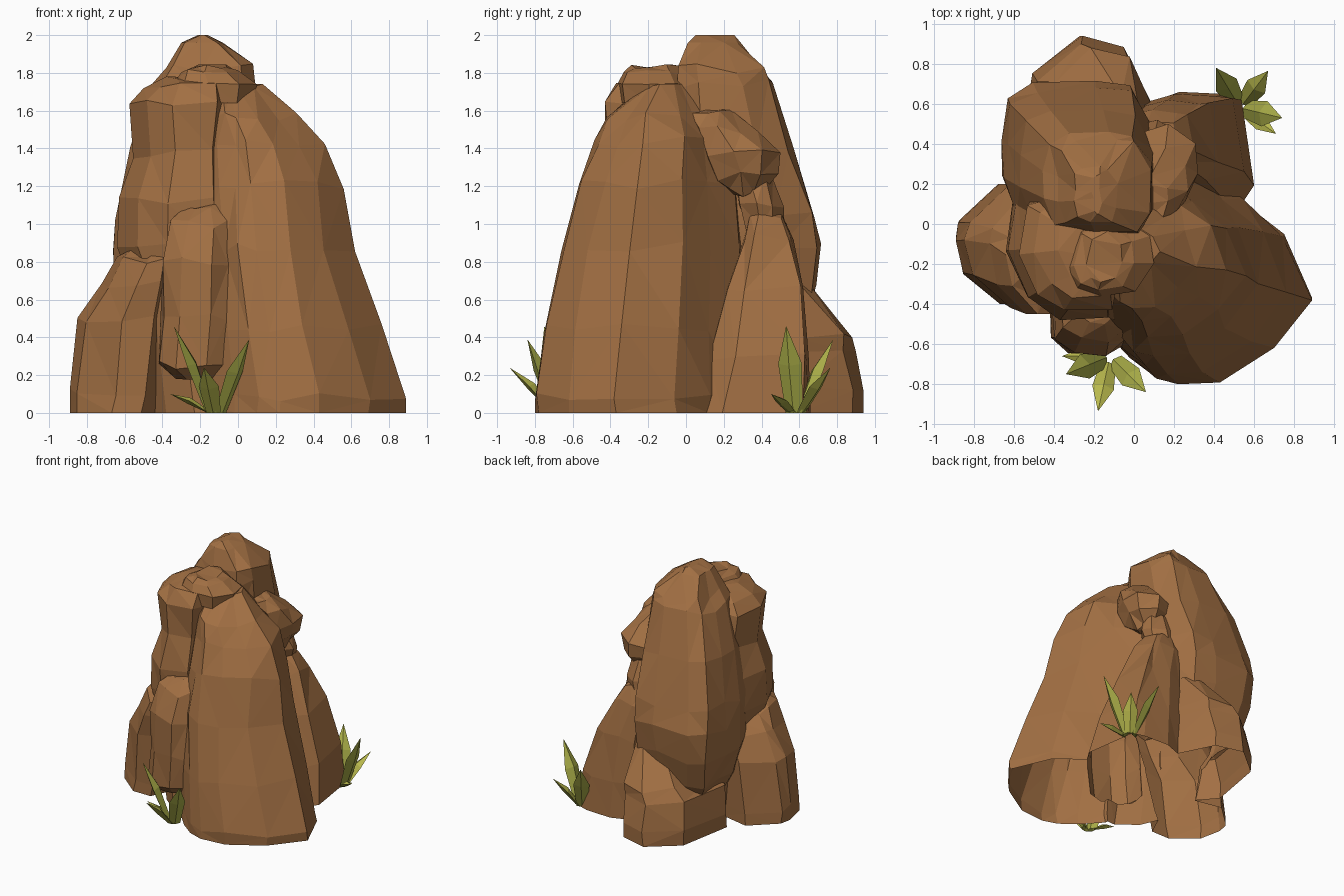
import bpy, bmesh, math, random
from mathutils import Vector

random.seed(4)


def material(name, rgb):
    m = bpy.data.materials.new(name)
    m.diffuse_color = (*rgb, 1)
    return m


BROWN = material("rock brown", (0.36, 0.16, 0.056))
GREEN = material("leaf green", (0.42, 0.44, 0.068))
YELLOW = material("leaf yellow green", (0.49, 0.49, 0.075))
ROCKS = []

# irregular octagon used for the smaller boulders
OCT = [(0.0, 0.35), (0.12, 0.1), (0.4, 0.0), (0.8, 0.06),
       (1.0, 0.4), (0.95, 0.75), (0.6, 1.0), (0.15, 0.85)]


def finish(bm, name, mat):
    bmesh.ops.recalc_face_normals(bm, faces=bm.faces)
    me = bpy.data.meshes.new(name)
    bm.to_mesh(me)
    bm.free()
    me.materials.append(mat)
    ob = bpy.data.objects.new(name, me)
    bpy.context.collection.objects.link(ob)
    return ob


def rock(name, outline, levels, jitter=0.014):
    """Loft an outline, fitted to (z, x0, x1, y0, y1) at each level."""
    xs, ys = [p[0] for p in outline], [p[1] for p in outline]
    lx, ly = min(xs), min(ys)
    wx, wy = max(xs) - lx, max(ys) - ly
    if levels[0][0] == 0:   # root below the ground, trimmed later
        levels = [(-0.1, *levels[0][1:])] + levels
    bm = bmesh.new()
    rings = []
    for z, x0, x1, y0, y1 in levels:
        ring = []
        for px, py in outline:
            u, v = (px - lx) / wx, (py - ly) / wy
            j = [random.uniform(-jitter, jitter) if z > 0.01 else 0 for _ in range(3)]
            # keep the silhouette points where they were measured
            jx = 0 if u in (0, 1) else j[0]
            jy = 0 if v in (0, 1) else j[1]
            zz = z + (j[2] * 2 if 0.01 < z < 1.9 else 0)
            ring.append(bm.verts.new((x0 + u * (x1 - x0) + jx,
                                      y0 + v * (y1 - y0) + jy, zz)))
        rings.append(ring)
    n = len(outline)
    for a, b in zip(rings, rings[1:]):
        for i in range(n):
            k = (i + 1) % n
            bm.faces.new((a[i], a[k], b[k], b[i]))
    bm.faces.new(rings[0])
    bm.faces.new(rings[-1])
    bmesh.ops.triangulate(bm, faces=bm.faces)
    ROCKS.append(finish(bm, name, BROWN))


# large front right rock
rock("main_rock",
     [(0.89, -0.37), (0.75, -0.05), (0.53, 0.12), (0.3, 0.3), (0.0, 0.35), (-0.17, 0.0),
      (-0.16, -0.52), (-0.02, -0.67), (0.1, -0.76), (0.22, -0.8), (0.43, -0.78), (0.69, -0.62)],
     [(0, -0.17, 0.89, -0.8, 0.35), (0.08, -0.17, 0.89, -0.8, 0.35),
      (0.45, -0.18, 0.76, -0.75, 0.34), (0.88, -0.2, 0.62, -0.66, 0.31),
      (1.21, -0.2, 0.56, -0.565, 0.28), (1.44, -0.19, 0.46, -0.485, 0.23),
      (1.57, -0.18, 0.31, -0.42, 0.16), (1.72, -0.15, 0.13, -0.25, 0.04)])

# tall back spire, swelling at mid height
rock("tall_spire",
     [(-0.66, 0.22), (-0.65, 0.42), (-0.62, 0.64), (-0.5, 0.70), (-0.2, 0.72), (-0.03, 0.69),
      (0.08, 0.47), (0.09, 0.12), (0.0, -0.04), (-0.34, -0.04), (-0.6, 0.03)],
     [(0.1, -0.4, 0.05, 0.1, 0.45), (0.4, -0.58, 0.07, 0, 0.62),
      (0.65, -0.65, 0.08, 0, 0.69), (0.87, -0.66, 0.09, 0, 0.715),
      (1.05, -0.65, 0.1, 0, 0.68), (1.4, -0.57, 0.1, -0.03, 0.57),
      (1.74, -0.45, 0.09, -0.05, 0.46), (1.82, -0.38, 0.08, -0.04, 0.42),
      (1.96, -0.3, -0.09, 0.01, 0.29), (2.0, -0.2, -0.16, 0.05, 0.25)])

# column behind the front left parts
rock("left_column",
     [(0.0, 0.5), (0.2, 0.15), (0.45, 0.0), (0.9, 0.02), (1.0, 0.4),
      (0.9, 0.9), (0.5, 1.0), (0.08, 0.9)],
     [(0, -0.5, 0.1, -0.5, 0.3), (0.7, -0.58, 0.0, -0.48, 0.25),
      (0.87, -0.64, -0.05, -0.46, 0.2), (1.12, -0.63, -0.06, -0.48, 0.2),
      (1.37, -0.555, -0.08, -0.43, 0.18), (1.64, -0.575, -0.06, -0.43, 0.15),
      (1.72, -0.5, -0.08, -0.37, 0.1), (1.79, -0.38, -0.12, -0.3, 0.02)])

# low left boulder
rock("left_boulder",
     [(-0.89, -0.07), (-0.85, -0.25), (-0.65, -0.4), (-0.48, -0.4),
      (-0.38, -0.2), (-0.4, 0.15), (-0.66, 0.2), (-0.87, 0.02)],
     [(0, -0.89, -0.42, -0.4, 0.2), (0.1, -0.89, -0.4, -0.4, 0.2),
      (0.49, -0.85, -0.36, -0.42, 0.2), (0.68, -0.72, -0.33, -0.45, 0.17),
      (0.8, -0.64, -0.33, -0.45, 0.08), (0.85, -0.56, -0.4, -0.36, 0.0)])

# narrow front rock hanging above the ground
rock("front_slab",
     [(0.0, 0.6), (0.02, 0.2), (0.3, 0.04), (0.75, 0.0), (1.0, 0.15), (1.0, 0.7),
      (0.7, 1.0), (0.2, 1.0)],
     [(0.19, -0.34, -0.12, -0.58, -0.3), (0.25, -0.42, -0.08, -0.65, -0.28),
      (0.5, -0.41, -0.06, -0.66, -0.25), (0.8, -0.39, -0.05, -0.66, -0.22),
      (1.0, -0.36, -0.05, -0.59, -0.2), (1.1, -0.28, -0.1, -0.5, -0.2)])

# back right rock
rock("back_right_rock",
     [(0.05, 0.4), (0.08, 0.6), (0.24, 0.66), (0.45, 0.65), (0.54, 0.62),
      (0.6, 0.2), (0.5, 0.05), (0.1, 0.05)],
     [(0, 0.03, 0.6, 0.04, 0.66), (0.3, 0.03, 0.55, 0.12, 0.65),
      (0.65, 0.03, 0.42, 0.22, 0.62), (0.93, 0.0, 0.3, 0.31, 0.57),
      (1.04, 0.0, 0.21, 0.34, 0.51)])

# low back rock, highest at its right side
rock("low_back_rock",
     [(-0.58, 0.3), (-0.5, 0.75), (-0.27, 0.94), (-0.05, 0.88),
      (0.09, 0.6), (0.0, 0.2), (-0.45, 0.15)],
     [(0, -0.58, 0.09, 0.15, 0.94), (0.12, -0.58, 0.09, 0.15, 0.94),
      (0.33, -0.55, 0.09, 0.15, 0.9), (0.41, -0.46, 0.09, 0.18, 0.88),
      (0.68, -0.18, 0.06, 0.3, 0.64)])

# small boulders wedged near the top
rock("top_cap", OCT,
     [(1.64, -0.34, 0.08, -0.35, 0.04), (1.74, -0.34, 0.1, -0.36, 0.04),
      (1.81, -0.3, 0.0, -0.33, 0.0), (1.835, -0.24, -0.06, -0.29, -0.04)],
     0.006)
rock("overhang_boulder", OCT,
     [(1.17, 0.05, 0.22, 0.22, 0.4), (1.25, 0.0, 0.29, 0.14, 0.49),
      (1.37, -0.02, 0.32, 0.1, 0.5), (1.5, -0.02, 0.27, 0.04, 0.38),
      (1.61, -0.02, 0.17, 0.02, 0.24)])
rock("wedge_boulder", OCT,
     [(0.98, -0.05, 0.2, 0.32, 0.52), (1.1, -0.08, 0.24, 0.28, 0.52),
      (1.24, -0.05, 0.19, 0.24, 0.46)])

# weld all rocks into one shell
base_rock = ROCKS[0]
for other in ROCKS[1:]:
    mod = base_rock.modifiers.new("weld", "BOOLEAN")
    mod.operation, mod.solver, mod.object = "UNION", "EXACT", other
bpy.context.view_layer.update()
evaluated = base_rock.evaluated_get(bpy.context.evaluated_depsgraph_get())
bm = bmesh.new()
bm.from_mesh(evaluated.to_mesh())
for ob in ROCKS:
    bpy.data.objects.remove(ob)

# trim at the ground, leaving the underside open
bmesh.ops.bisect_plane(bm, geom=bm.verts[:] + bm.edges[:] + bm.faces[:],
                       plane_co=(0, 0, 0), plane_no=(0, 0, 1), clear_inner=True)
for f in bm.faces:
    f.material_index = 0
finish(bm, "rock_formation", BROWN)


def blade(name, base, tip, width, mat):
    """Folded leaf: narrow foot, wide middle, pointed bent tip."""
    base, tip = Vector(base), Vector(tip)
    out = tip - base
    side = Vector((-out.y, out.x, 0)).normalized()
    ridge = out.cross(side).normalized()
    bm = bmesh.new()
    rows = []
    for t, w in ((0, 0.7), (0.5, 1.0)):
        c = base.lerp(tip, t) + Vector((0, 0, 0.06 * out.length * math.sin(math.pi * t)))
        h = side * width * w / 2
        d = ridge * width * w * 0.22
        rows.append([bm.verts.new(p) for p in (c - h, c - d, c + h, c + d)])
    end = bm.verts.new(tip)
    for i in range(4):
        k = (i + 1) % 4
        bm.faces.new((rows[0][i], rows[0][k], rows[1][k], rows[1][i]))
        bm.faces.new((rows[1][i], rows[1][k], end))
    bm.faces.new(rows[0])
    for v in bm.verts:
        v.co.z = max(v.co.z, 0)
    finish(bm, name, mat)


# two grass tufts: base, then blade tips
TUFTS = {"front": ((-0.12, -0.66), [(-0.34, -0.75, 0.46), (0.06, -0.84, 0.39),
                                    (-0.18, -0.935, 0.24), (-0.36, -0.66, 0.1)]),
         "back": ((0.53, 0.58), [(0.74, 0.53, 0.46), (0.41, 0.78, 0.39),
                                 (0.67, 0.765, 0.24), (0.71, 0.45, 0.1)])}
SHAPES = [(0.13, GREEN), (0.12, GREEN), (0.11, YELLOW), (0.08, YELLOW)]
for tuft, ((cx, cy), tips) in TUFTS.items():
    for i, (tip, (w, mat)) in enumerate(zip(tips, SHAPES)):
        foot = (cx + (tip[0] - cx) * 0.15, cy + (tip[1] - cy) * 0.15, 0)
        blade(f"{tuft}_grass_{i + 1}", foot, tip, w, mat)
